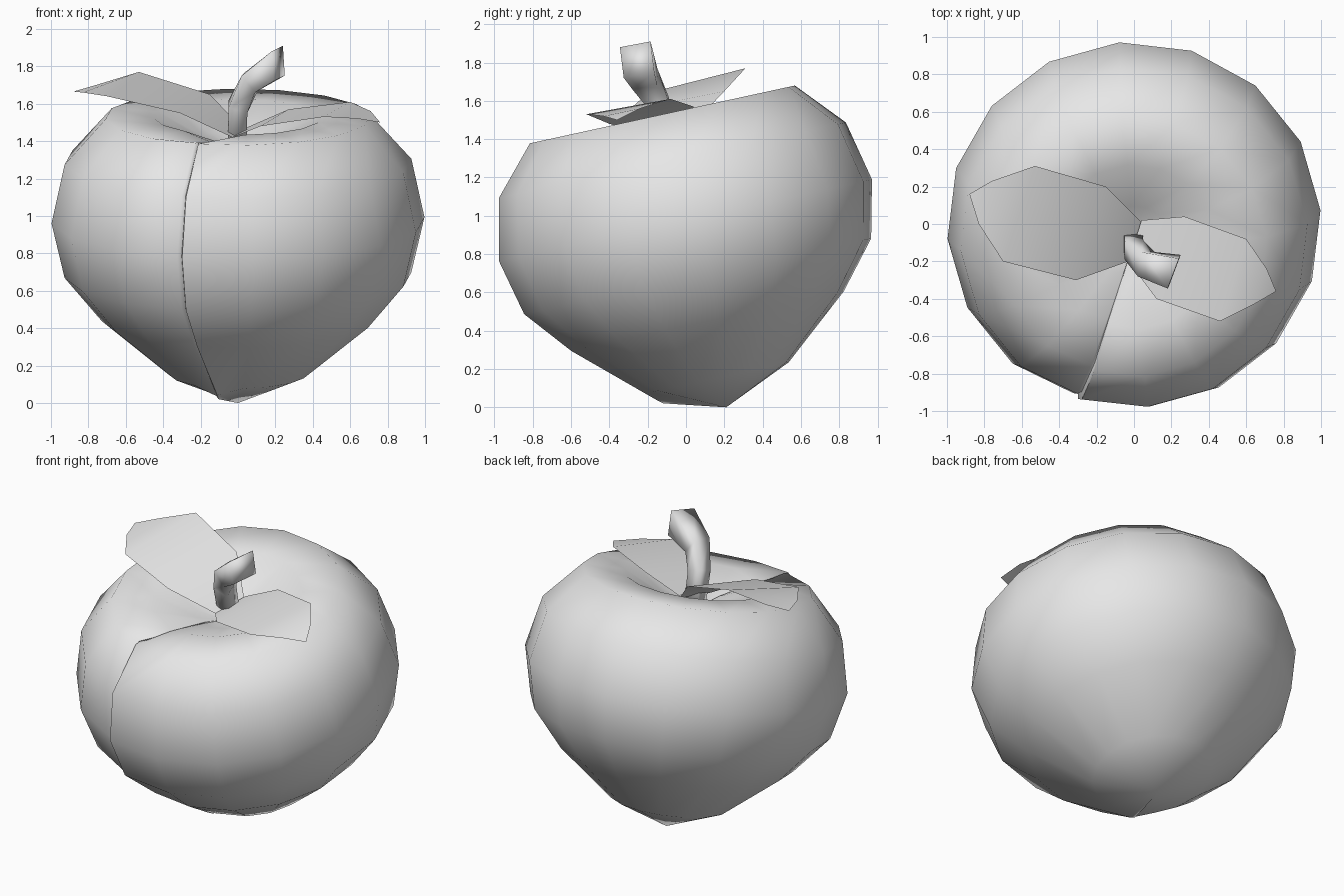
import bpy, bmesh
from math import sin, cos, radians
from mathutils import Vector, Matrix

cube = bpy.data.objects.get("Cube")
if cube:
    bpy.data.objects.remove(cube, do_unlink=True)

grey = bpy.data.materials.new("light_grey")
grey.use_nodes = True
grey.diffuse_color = (0.8, 0.8, 0.8, 1)
grey.node_tree.nodes["Principled BSDF"].inputs["Base Color"].default_value = (0.8, 0.8, 0.8, 1)


def finish(name, bm, angle):
    mesh = bpy.data.meshes.new(name)
    bm.to_mesh(mesh)
    bm.free()
    mesh.materials.append(grey)
    obj = bpy.data.objects.new(name, mesh)
    bpy.context.collection.objects.link(obj)
    bpy.ops.object.select_all(action='DESELECT')
    bpy.context.view_layer.objects.active = obj
    obj.select_set(True)
    bpy.ops.object.shade_smooth_by_angle(angle=radians(angle))


def bridge(bm, a, b, closed=True):
    n = len(a)
    for i in range(n if closed else n - 1):
        j = (i + 1) % n
        bm.faces.new((a[i], a[j], b[j], b[i]))


# Fruit body: lathed profile (radius, height) with a narrow crease, leaning forward
profile = [(0.37, 0.16), (0.73, 0.46), (0.93, 0.70), (1.0, 1.0), (0.93, 1.32),
           (0.71, 1.565), (0.45, 1.565), (0.2, 1.45), (0.06, 1.4)]
# Each spoke: angle from the front, inward dent, drop across the top
spokes = [(-19.4, 0.022, 0.05), (-18.3, 0.04, 0.07), (-17.4, 0, 0.04)]
spokes += [(22.5 * k - 18, 0, 0) for k in range(1, 16)]

bm = bmesh.new()
rings = []
for r, h in profile:
    ring = []
    for deg, dent, drop in spokes:
        a = radians(deg)
        rr = r - min(dent, r * 0.1)
        hh = h - (drop if 0.3 < r < 0.6 else 0)
        ring.append(bm.verts.new((rr * sin(a), -rr * cos(a), hh)))
    rings.append(ring)
for lower, upper in zip(rings, rings[1:]):
    bridge(bm, lower, upper)
for ring, height in ((rings[0], 0), (rings[-1], 1.39)):
    pole = bm.verts.new((0, 0, height))
    for i in range(len(ring)):
        bm.faces.new((ring[i - 1], ring[i], pole))
bm.transform(Matrix.Translation((0, 0.21, 0)) @ Matrix.Rotation(radians(12.3), 4, 'X'))
bmesh.ops.recalc_face_normals(bm, faces=bm.faces)
finish("fruit_body", bm, 60)

# Stem: four-sided bent tube (centre and two half-widths per ring), flared at its cut end
sections = [((-0.005, -0.08, 1.35), (0, 0.045, 0), (-0.05, 0, 0)),
            ((0, -0.14, 1.585), (0, 0.05, 0.02), (-0.05, 0, 0.015)),
            ((0.065, -0.215, 1.715), (0.01, 0.065, 0.01), (-0.035, 0, 0.045)),
            ((0.215, -0.255, 1.815), (0.03, 0.08, 0.015), (-0.005, -0.01, 0.08))]
bm = bmesh.new()
rings = []
for section in sections:
    c, u, v = map(Vector, section)
    rings.append([bm.verts.new(p) for p in (c - u - v, c + u - v, c + u + v, c - u + v)])
for a, b in zip(rings, rings[1:]):
    bridge(bm, a, b)
bm.faces.new(rings[0])
bm.faces.new(rings[-1])
bmesh.ops.recalc_face_normals(bm, faces=bm.faces)
finish("stem", bm, 110)


# Leaves: thin sheets spanning two edges that meet at a tip
def leaf(name, back_edge, front_edge, tip):
    bm = bmesh.new()
    back = [bm.verts.new(p) for p in back_edge]
    front = [bm.verts.new(p) for p in front_edge]
    end = bm.verts.new(tip)
    bridge(bm, back, front, closed=False)
    bm.faces.new((back[-1], end, front[-1]))
    bm.normal_update()
    if sum(f.normal.z for f in bm.faces) < 0:
        bmesh.ops.reverse_faces(bm, faces=bm.faces)
    finish(name, bm, 50)


leaf("right_leaf",
     [(0.04, 0.01, 1.45), (-0.15, 0.2, 1.65), (-0.53, 0.31, 1.77), (-0.76, 0.23, 1.7)],
     [(-0.03, -0.2, 1.42), (-0.31, -0.3, 1.55), (-0.7, -0.2, 1.64), (-0.83, 0, 1.66)],
     (-0.88, 0.16, 1.665))
leaf("left_leaf",
     [(0.04, 0.02, 1.47), (0.27, 0.04, 1.57), (0.6, -0.08, 1.61), (0.71, -0.24, 1.56)],
     [(-0.03, -0.2, 1.42), (0.12, -0.4, 1.48), (0.46, -0.52, 1.53), (0.64, -0.43, 1.52)],
     (0.76, -0.36, 1.5))
